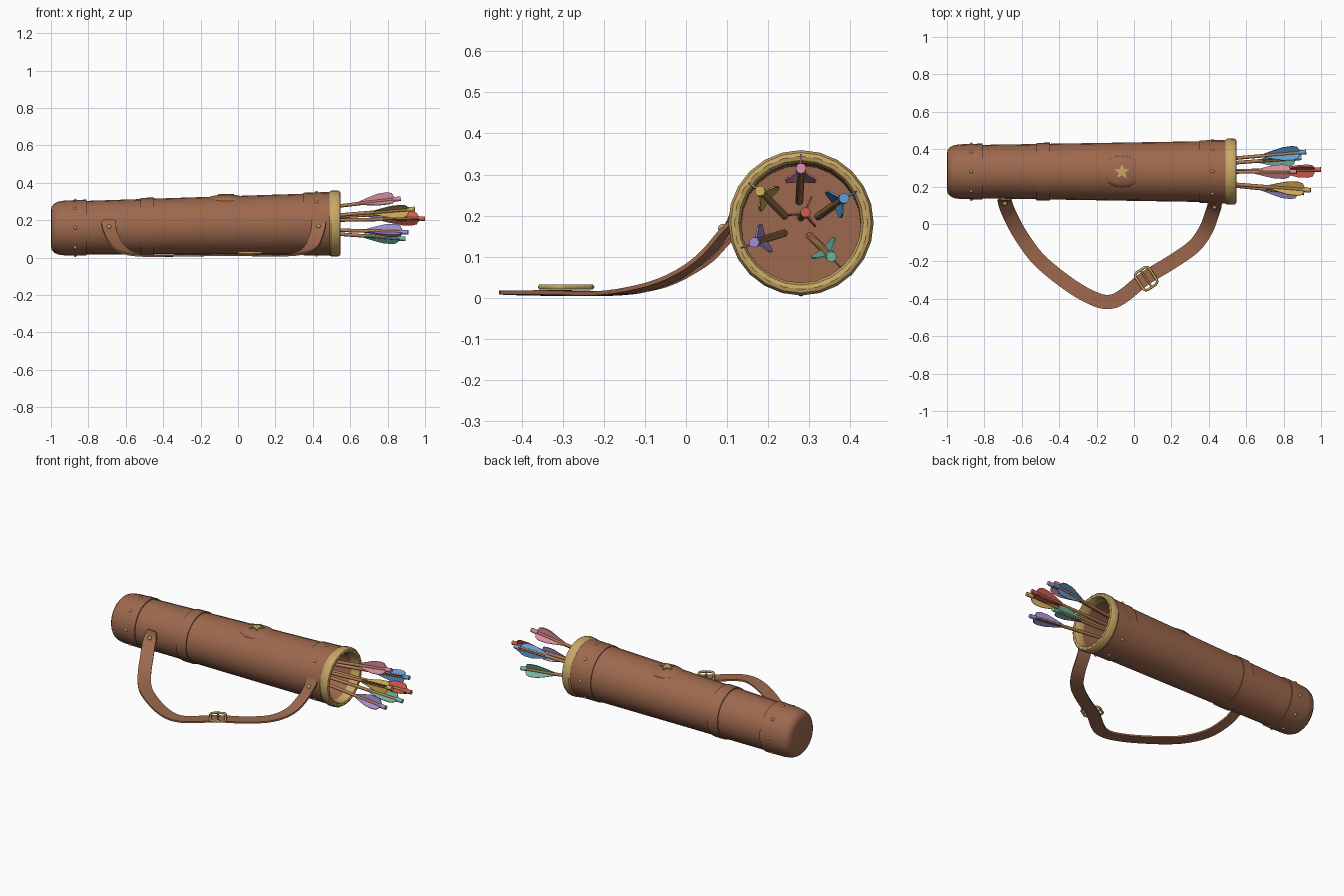
import bpy, bmesh, math
from mathutils import Vector, Matrix

if "Cube" in bpy.data.objects:
    bpy.data.objects.remove(bpy.data.objects["Cube"])

CY = 0.28                                   # quiver axis in y


def cz(x):                                  # quiver axis height rises to the mouth
    return 0.157 + 0.0165 * (x + 1)


def body_r(x):
    return 0.143 + 0.0165 * (x + 0.81)


def mat(name, *rgb):
    m = bpy.data.materials.new(name)
    m.diffuse_color = (*rgb, 1)
    m.use_nodes = True
    m.node_tree.nodes["Principled BSDF"].inputs["Base Color"].default_value = m.diffuse_color
    return m


LEATHER = mat("leather_brown", 0.34, 0.14, 0.075)
GOLD = mat("brass", 0.58, 0.39, 0.13)
WOOD = mat("shaft_wood", 0.43, 0.20, 0.08)
PINK = mat("pink", 0.66, 0.26, 0.38)
YELLOW = mat("yellow", 0.60, 0.41, 0.09)
BLUE = mat("blue", 0.12, 0.34, 0.66)
RED = mat("red", 0.64, 0.11, 0.08)
PURPLE = mat("purple", 0.37, 0.28, 0.66)
GREEN = mat("green", 0.18, 0.50, 0.37)


def finish(name, bm, material, smooth=True):
    bmesh.ops.recalc_face_normals(bm, faces=bm.faces)
    me = bpy.data.meshes.new(name)
    bm.to_mesh(me)
    bm.free()
    ob = bpy.data.objects.new(name, me)
    bpy.context.collection.objects.link(ob)
    me.materials.append(material)
    if smooth:
        bpy.context.view_layer.objects.active = ob
        ob.select_set(True)
        bpy.ops.object.shade_smooth_by_angle(angle=math.radians(35))
        ob.select_set(False)
    return ob


def lathe(name, profile, material, closed=False, n=24):
    """Revolve (x, radius) points around the quiver axis."""
    bm = bmesh.new()
    rings = []
    for x, r in profile:
        rings.append([bm.verts.new((x, CY + r * math.cos(2 * math.pi * i / n),
                                    cz(x) + r * math.sin(2 * math.pi * i / n)))
                      for i in range(n)])
    pairs = list(zip(rings, rings[1:]))
    if closed:
        pairs.append((rings[-1], rings[0]))
    else:
        bm.faces.new(rings[0])
        bm.faces.new(rings[-1])
    for a, b in pairs:
        for i in range(n):
            j = (i + 1) % n
            bm.faces.new((a[i], a[j], b[j], b[i]))
    return finish(name, bm, material)


def sleeve(name, x0, x1, lift):
    """Thin leather band wrapped round the body."""
    lathe(name, [(x0, body_r(x0) - 0.004), (x0, body_r(x0) + lift),
                 (x1, body_r(x1) + lift), (x1, body_r(x1) - 0.004)], LEATHER, True)


# Quiver tube with hollow mouth
lathe("tube", [(-0.9, body_r(-0.9)), (0.52, body_r(0.52)), (0.52, 0.148), (0.2, 0.145)], LEATHER)
lathe("bottom_cap", [(-1.0, 0.095), (-0.996, 0.116), (-0.982, 0.132), (-0.96, 0.142),
                     (-0.93, 0.146), (-0.81, 0.150), (-0.81, 0.138)], LEATHER)
sleeve("middle_band", -0.52, -0.45, 0.006)
sleeve("mouth_collar", 0.35, 0.51, 0.005)

# Rounded brass rim
lathe("rim", [(0.49, 0.160), (0.49, 0.170), (0.498, 0.176), (0.535, 0.177), (0.545, 0.171),
              (0.548, 0.162), (0.545, 0.152), (0.535, 0.146), (0.49, 0.146)], GOLD, True)


# Rivets
def rivet(name, pos, r=0.009):
    bm = bmesh.new()
    bmesh.ops.create_uvsphere(bm, u_segments=10, v_segments=6, radius=r,
                              matrix=Matrix.Translation(pos))
    finish(name, bm, GOLD)


for x, r in ((-0.87, 0.147), (0.42, 0.167)):
    for i in range(8):
        a = i * math.pi / 4
        rivet("rivet", (x, CY + r * math.cos(a), cz(x) + r * math.sin(a)))

# Raised leather patch with a brass star
bm = bmesh.new()
bmesh.ops.create_uvsphere(bm, u_segments=24, v_segments=12, radius=1,
                          matrix=Matrix.Translation((-0.06, CY, 0.303))
                          @ Matrix.Diagonal((0.12, 0.085, 0.034, 1)))
finish("patch", bm, LEATHER)
bm = bmesh.new()
star = [bm.verts.new((-0.065 + r * math.sin(i * math.pi / 5), CY + r * math.cos(i * math.pi / 5), 0.332))
        for i, r in enumerate([0.045, 0.019] * 5)]
base = bm.faces.new(star)
top = bmesh.ops.extrude_face_region(bm, geom=[base])["geom"]
bmesh.ops.translate(bm, vec=(0, 0, 0.009), verts=[v for v in top if isinstance(v, bmesh.types.BMVert)])
finish("star", bm, GOLD, False)


# Shoulder strap: a ribbon swept along a smooth path
path = [Vector(p) for p in (
    (-0.69, 0.133, 0.205), (-0.69, 0.118, 0.165), (-0.68, 0.085, 0.13), (-0.655, 0.03, 0.08),
    (-0.60, -0.07, 0.03), (-0.50, -0.2, 0.01), (-0.33, -0.335, 0.01), (-0.2, -0.405, 0.012),
    (-0.12, -0.415, 0.013), (-0.05, -0.38, 0.013), (0.06, -0.29, 0.013), (0.2, -0.205, 0.01),
    (0.32, -0.12, 0.02), (0.385, -0.03, 0.05), (0.415, 0.05, 0.108), (0.43, 0.095, 0.165),
    (0.43, 0.118, 0.21))]


def spline(pts, steps):
    out = []
    ext = [2 * pts[0] - pts[1]] + pts + [2 * pts[-1] - pts[-2]]
    for a, b, c, d in zip(ext, ext[1:], ext[2:], ext[3:]):
        for k in range(steps):
            t = k / steps
            out.append(0.5 * (2 * b + (c - a) * t + (2 * a - 5 * b + 4 * c - d) * t * t
                              + (3 * b - a - 3 * c + d) * t ** 3))
    return out + [pts[-1]]


pts = spline(path, 4)
bm = bmesh.new()
sections = []
for i, p in enumerate(pts):
    t = (pts[min(i + 1, len(pts) - 1)] - pts[max(i - 1, 0)]).normalized()
    side = Vector((-t.y, t.x, 0)).normalized()
    up = t.cross(side) * 0.005
    w = side * (0.026 if i in (0, len(pts) - 1) else 0.038)
    sections.append([bm.verts.new(p + q) for q in (w + up, w - up, -w - up, -w + up)])
for a, b in zip(sections, sections[1:]):
    for i in range(4):
        j = (i + 1) % 4
        bm.faces.new((a[i], a[j], b[j], b[i]))
bm.faces.new(sections[0])
bm.faces.new(sections[-1])
finish("strap", bm, LEATHER)
rivet("strap_rivet", (-0.69, 0.11, 0.165), 0.012)
rivet("strap_rivet", (0.43, 0.09, 0.168), 0.012)


# Buckle: rounded wire frame and centre bar
def wire(name, points, cyclic, r, material):
    cu = bpy.data.curves.new(name, 'CURVE')
    cu.dimensions = '3D'
    cu.bevel_depth = r
    cu.bevel_resolution = 1
    cu.use_fill_caps = True
    s = cu.splines.new('POLY')
    s.points.add(len(points) - 1)
    for q, p in zip(s.points, points):
        q.co = (*p, 1)
    s.use_cyclic_u = cyclic
    cu.materials.append(material)
    ob = bpy.data.objects.new(name, cu)
    bpy.context.collection.objects.link(ob)


place = Matrix.Translation((0.065, -0.292, 0.026)) @ Matrix.Rotation(math.radians(33), 4, 'Z')
frame = []
for k, (sx, sy) in enumerate(((1, 1), (-1, 1), (-1, -1), (1, -1))):
    for s in range(4):
        a = k * math.pi / 2 + s * math.pi / 6
        frame.append(place @ Vector((sx * 0.023 + 0.021 * math.cos(a), sy * 0.034 + 0.021 * math.sin(a), 0)))
wire("buckle_frame", frame, True, 0.007, GOLD)
wire("buckle_bar", [place @ Vector((0, y, 0)) for y in (-0.052, 0.052)], False, 0.005, GOLD)


# Arrows: shaft, nock and three vanes, one vane pointing outward
def rod(name, a, b, r, material):
    bm = bmesh.new()
    d = b - a
    bmesh.ops.create_cone(bm, cap_ends=True, segments=12, radius1=r, radius2=r, depth=d.length,
                          matrix=Matrix.Translation((a + b) / 2) @ d.to_track_quat('Z', 'Y').to_matrix().to_4x4())
    finish(name, bm, material)


VANE = [(0.03, 0.008), (0.045, 0.036), (0.07, 0.043), (0.12, 0.041), (0.18, 0.025), (0.235, 0.008)]


def arrow(nock, inner, material):
    nock, inner = Vector(nock), Vector(inner)
    d = (inner - nock).normalized()
    rod("arrow_shaft", nock + d * 0.02, inner, 0.0095, WOOD)
    rod("arrow_nock", nock, nock + d * 0.04, 0.0125, material)
    out = Vector((0, nock.y - CY, nock.z - cz(0.5)))
    out = (out - d * out.dot(d)).normalized()
    for k in range(3):
        h = Matrix.Rotation(k * 2 * math.pi / 3, 3, d) @ out
        n = d.cross(h) * 0.002
        bm = bmesh.new()
        two = [[bm.verts.new(nock + d * s + h * r + n * sg) for s, r in VANE] for sg in (-1, 1)]
        bm.faces.new(two[0])
        bm.faces.new(two[1])
        for i in range(len(VANE)):
            j = (i + 1) % len(VANE)
            bm.faces.new((two[0][i], two[0][j], two[1][j], two[1][i]))
        finish("arrow_vane", bm, material, False)


arrow((0.87, 0.28, 0.315), (0.2, 0.276, 0.235), PINK)
arrow((0.945, 0.18, 0.26), (0.2, 0.24, 0.20), YELLOW)
arrow((0.92, 0.385, 0.242), (0.2, 0.322, 0.198), BLUE)
arrow((1.0, 0.291, 0.208), (0.2, 0.28, 0.195), RED)
arrow((0.91, 0.166, 0.135), (0.2, 0.238, 0.157), PURPLE)
arrow((0.895, 0.354, 0.10), (0.2, 0.302, 0.15), GREEN)
